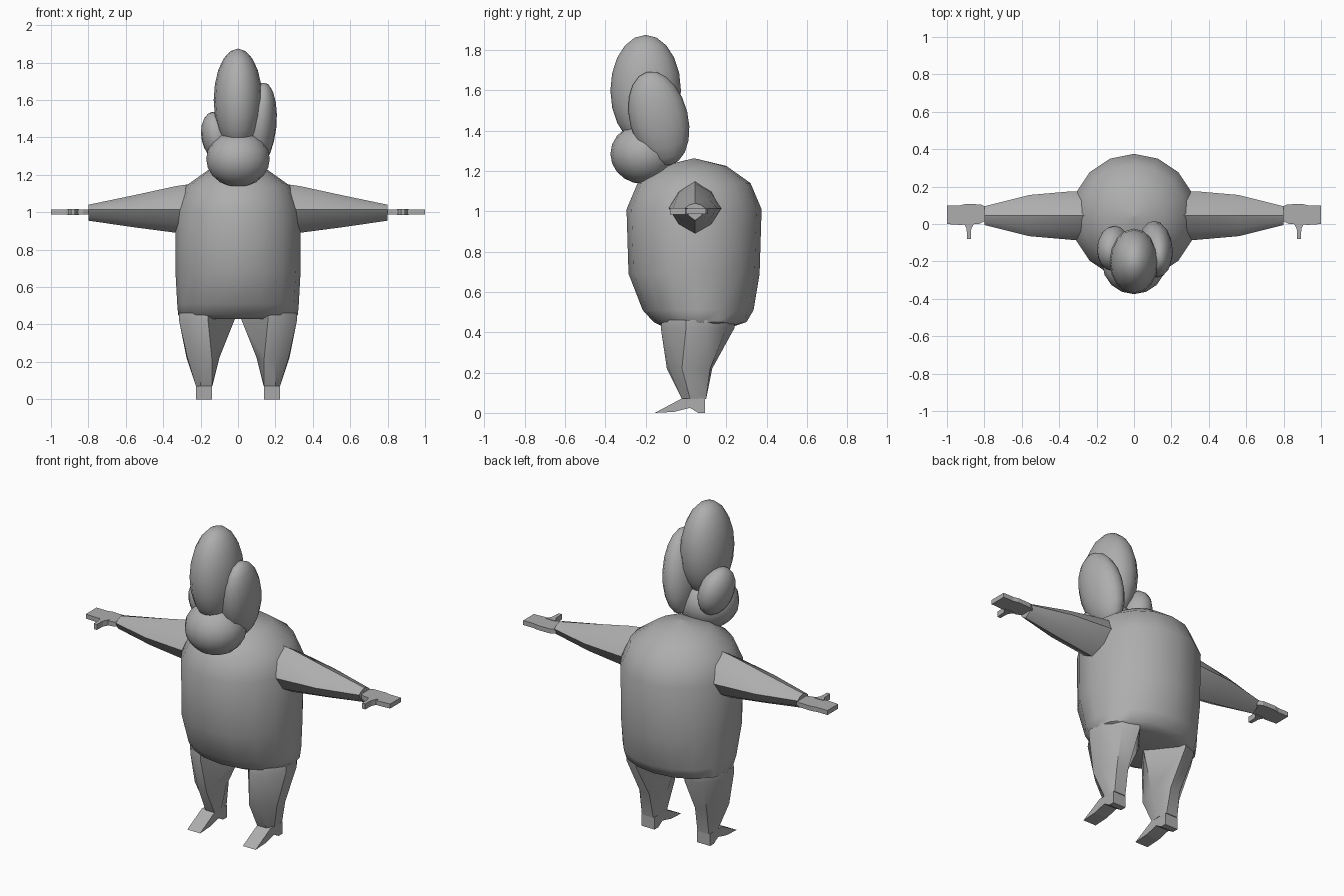
import bpy
import bmesh
import math
from mathutils import Matrix, Vector

default_cube = bpy.data.objects.get("Cube")
if default_cube:
    bpy.data.objects.remove(default_cube, do_unlink=True)

# One plain grey for the whole figure
grey = bpy.data.materials.new("plain grey")
grey.use_nodes = True
colour = (0.42, 0.42, 0.42, 1)
grey.diffuse_color = colour
grey.node_tree.nodes["Principled BSDF"].inputs["Base Color"].default_value = colour


def finish(name, bm, smooth_angle=None):
    """Turn a bmesh into a named, shaded object."""
    bmesh.ops.recalc_face_normals(bm, faces=bm.faces)
    mesh = bpy.data.meshes.new(name)
    bm.to_mesh(mesh)
    bm.free()
    mesh.materials.append(grey)
    obj = bpy.data.objects.new(name, mesh)
    bpy.context.collection.objects.link(obj)
    if smooth_angle:
        bpy.ops.object.select_all(action="DESELECT")
        obj.select_set(True)
        bpy.context.view_layer.objects.active = obj
        bpy.ops.object.shade_smooth_by_angle(angle=math.radians(smooth_angle))
    return obj


def loft(name, rings, smooth_angle=None):
    """Skin a stack of rings that share one point count and cap the ends."""
    bm = bmesh.new()
    loops = [[bm.verts.new(point) for point in ring] for ring in rings]
    for lower, upper in zip(loops, loops[1:]):
        for i in range(len(lower)):
            j = (i + 1) % len(lower)
            bm.faces.new((lower[i], lower[j], upper[j], upper[i]))
    bm.faces.new(loops[0])
    bm.faces.new(loops[-1])
    return finish(name, bm, smooth_angle)


def ellipse(sides, width, depth):
    """Points of a flat ellipse as pairs."""
    angles = [math.tau * i / sides for i in range(sides)]
    return [(width * math.cos(a), depth * math.sin(a)) for a in angles]


def lobe(name, centre, radii, tilt_x=0, tilt_y=0):
    """Low-poly smooth ellipsoid."""
    bm = bmesh.new()
    bmesh.ops.create_uvsphere(bm, u_segments=16, v_segments=10, radius=1)
    turn = Matrix.Rotation(math.radians(tilt_x), 4, "X") @ Matrix.Rotation(math.radians(tilt_y), 4, "Y")
    place = Matrix.Translation(centre) @ turn @ Matrix.Diagonal(Vector(radii).to_4d())
    bmesh.ops.transform(bm, matrix=place, verts=bm.verts)
    finish(name, bm, 60)


# Barrel body: height, centre y, half width, half depth
body_profile = [
    (0.43, 0.06, 0.29, 0.18),
    (0.45, 0.07, 0.32, 0.23),
    (0.51, 0.06, 0.325, 0.275),
    (0.69, 0.04, 0.335, 0.325),
    (1.01, 0.04, 0.335, 0.335),
    (1.14, 0.04, 0.28, 0.28),
    (1.225, 0.04, 0.16, 0.16),
    (1.262, 0.04, 0.005, 0.005),
]
loft("body", [[(x, y + cy, z) for x, y in ellipse(16, w, d)]
              for z, cy, w, d in body_profile], 50)

# Head built from four overlapping lobes
lobe("face", (0, -0.21, 1.285), (0.17, 0.165, 0.15))
lobe("tall_crest", (0, -0.2, 1.6), (0.13, 0.175, 0.275))
lobe("left_crest", (0.115, -0.135, 1.46), (0.09, 0.145, 0.24), 14, 6)
lobe("right_crest", (-0.11, -0.13, 1.4), (0.085, 0.12, 0.14), 14, -12)

# Arm sections: x, half depth, top z, bottom z
arm_profile = [
    (0.22, 0.13, 1.155, 0.885),
    (0.33, 0.13, 1.14, 0.89),
    (0.56, 0.11, 1.09, 0.92),
    (0.8, 0.05, 1.04, 0.955),
]

# Leg sections: height, then points around the leg from the front inner corner
leg_profile = [
    (0.46, [(0.16, -0.12), (0.25, -0.08), (0.315, 0.0), (0.315, 0.1), (0.25, 0.2), (0.16, 0.24), (0, 0.06)]),
    (0.42, [(0.16, -0.125), (0.25, -0.09), (0.315, 0.0), (0.315, 0.1), (0.25, 0.2), (0.16, 0.24), (0.02, 0.06)]),
    (0.22, [(0.14, -0.095), (0.2, -0.085), (0.27, -0.02), (0.275, 0.05), (0.22, 0.12), (0.15, 0.13), (0.1, 0.03)]),
    (0.07, [(0.14, -0.02), (0.2, -0.02), (0.225, 0.02), (0.225, 0.06), (0.22, 0.1), (0.145, 0.1), (0.137, 0.04)]),
]

# Outlines of the flat parts
foot_outline = [(-0.155, 0), (-0.02, 0.072), (0.095, 0.072), (0.095, 0), (0.06, 0), (0.02, 0.025), (-0.06, 0.005)]
palm_outline = [(0.79, 0.02), (0.83, 0), (0.9, 0), (0.925, -0.005), (1, 0), (1, 0.1), (0.93, 0.1), (0.9, 0.107), (0.82, 0.105), (0.79, 0.09)]
thumb_outline = [(0.85, 0.01), (0.87, -0.025), (0.872, -0.08), (0.892, -0.08), (0.895, -0.025), (0.912, 0.01)]

for side, s in (("left", 1), ("right", -1)):
    arm_rings = []
    for x, depth, top, bottom in arm_profile:
        middle = 1.015
        ring = []
        for i, (y, z) in enumerate(ellipse(8, depth, 1)):
            pull = 0.88 if i % 2 else 1
            reach = top - middle if z > 0 else middle - bottom
            ring.append((s * x, 0.045 + y * pull, middle + z * reach * pull))
        arm_rings.append(ring)
    loft(side + "_arm", arm_rings, 35)

    loft(side + "_leg", [[(s * x, y, z) for x, y in points]
                         for z, points in leg_profile], 35)
    loft(side + "_foot", [[(s * x, y, z) for y, z in foot_outline]
                          for x in (0.14, 0.225)])
    loft(side + "_hand", [[(s * x, y, z) for x, y in palm_outline]
                          for z in (0.987, 1.014)])
    loft(side + "_thumb", [[(s * x, y, z) for x, y in thumb_outline]
                           for z in (0.984, 1.017)])
